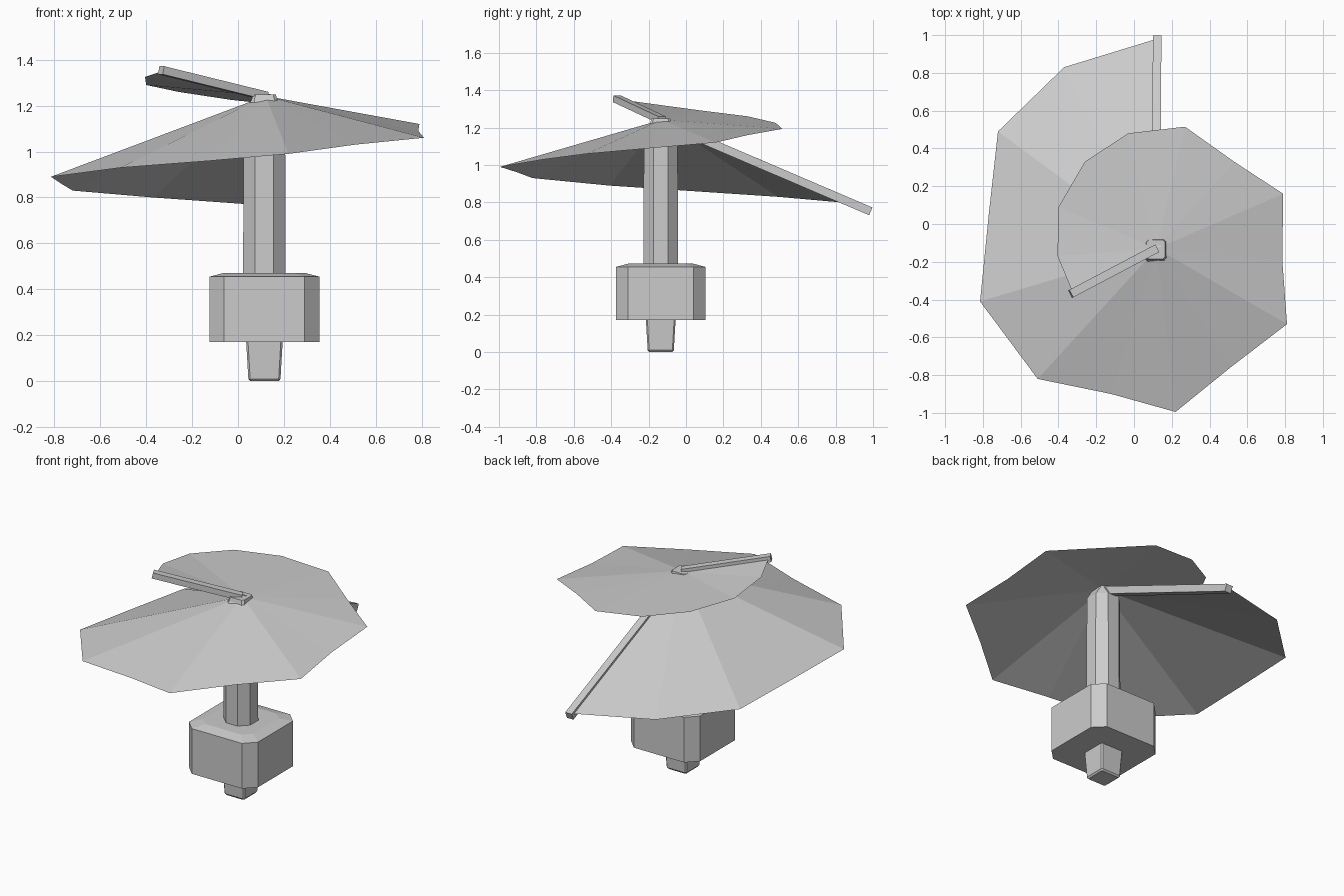
import bpy, bmesh
from mathutils import Vector

if "Cube" in bpy.data.objects:
    bpy.data.objects.remove(bpy.data.objects["Cube"])

CX, CY = 0.115, -0.135          # handle axis
APEX = Vector((0.12, -0.13, 1.242))


def add_object(name, bm):
    bmesh.ops.recalc_face_normals(bm, faces=bm.faces)
    mesh = bpy.data.meshes.new(name)
    bm.to_mesh(mesh)
    bm.free()
    obj = bpy.data.objects.new(name, mesh)
    bpy.context.collection.objects.link(obj)
    return obj


def octagon_stack(name, levels):
    """Lofted chamfered squares; levels are (z, half width, corner cut)."""
    bm = bmesh.new()
    rings = []
    for z, h, c in levels:
        k = h - c
        pts = [(k, -h), (h, -k), (h, k), (k, h), (-k, h), (-h, k), (-h, -k), (-k, -h)]
        rings.append([bm.verts.new((CX + x, CY + y, z)) for x, y in pts])
    for a, b in zip(rings, rings[1:]):
        for i in range(8):
            j = (i + 1) % 8
            bm.faces.new((a[i], a[j], b[j], b[i]))
    bm.faces.new(rings[0])
    bm.faces.new(rings[-1])
    return add_object(name, bm)


def bar(name, start, end, width, height):
    """Square rod between two points."""
    start, end = Vector(start), Vector(end)
    d = (end - start).normalized()
    side = d.cross(Vector((0, 0, 1))).normalized() * width / 2
    up = side.cross(d).normalized() * height / 2
    bm = bmesh.new()
    rings = [[bm.verts.new(p + side * s + up * u)
              for s, u in ((-1, -1), (1, -1), (1, 1), (-1, 1))] for p in (start, end)]
    for i in range(4):
        j = (i + 1) % 4
        bm.faces.new((rings[0][i], rings[0][j], rings[1][j], rings[1][i]))
    bm.faces.new(rings[0])
    bm.faces.new(rings[1])
    return add_object(name, bm)


# Handle: peg, heavy block and column with a small pointed tip
octagon_stack("bottom_peg", [(0, 0.062, 0.008), (0.01, 0.07, 0.008), (0.20, 0.081, 0.008)])
octagon_stack("block", [(0.17, 0.24, 0.065), (0.455, 0.24, 0.065), (0.472, 0.175, 0.05)])
octagon_stack("column", [(0.44, 0.093, 0.053), (1.17, 0.09, 0.05),
                         (1.225, 0.056, 0.012), (1.248, 0.05, 0.012)])

# Spiral canopy: a fan of flat panels rising from the low rod to the high rod
rim = [
    (0.12, 0.98, 0.765), (-0.37, 0.83, 0.80), (-0.72, 0.49, 0.83), (-0.77, 0.04, 0.86),
    (-0.815, -0.41, 0.89), (-0.51, -0.82, 0.93), (-0.12, -0.90, 0.96), (0.22, -0.995, 0.99),
    (0.51, -0.76, 1.03), (0.81, -0.53, 1.06), (0.785, -0.19, 1.09), (0.79, 0.16, 1.12),
    (0.53, 0.33, 1.16), (0.27, 0.515, 1.193), (-0.03, 0.48, 1.225), (-0.26, 0.33, 1.26),
    (-0.40, 0.09, 1.29), (-0.405, -0.17, 1.325), (-0.33, -0.35, 1.35),
]
bm = bmesh.new()
tip = bm.verts.new(APEX)
verts = [bm.verts.new(p) for p in rim]
for a, b in zip(verts, verts[1:]):
    bm.faces.new((tip, a, b))
add_object("spiral_canopy", bm)

# Rods along the two open edges of the canopy
bar("low_rod", APEX - Vector((0, 0, 0.012)), (0.122, 0.988, 0.752), 0.045, 0.045)
bar("high_rod", APEX, (-0.335, -0.37, 1.354), 0.045, 0.036)
